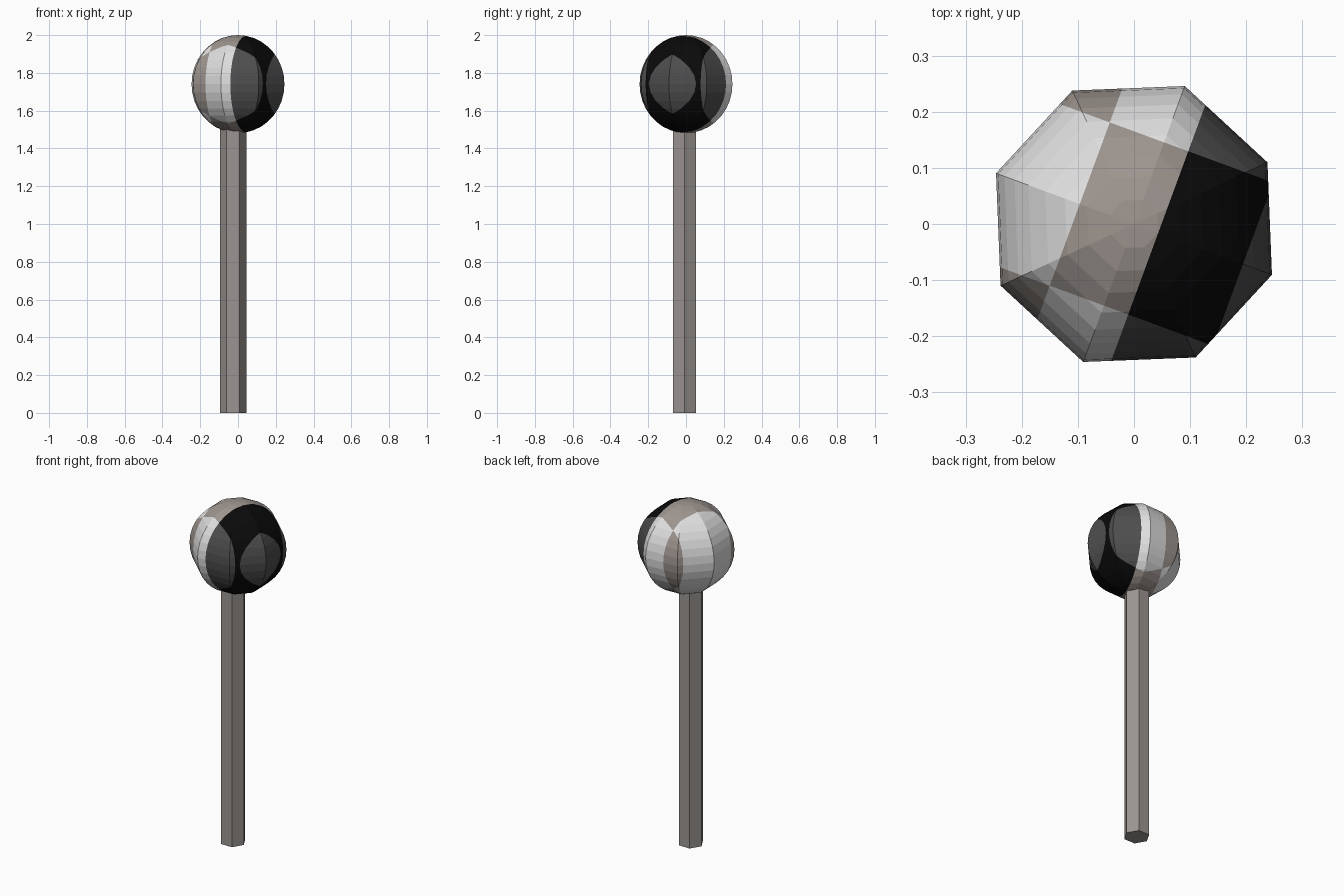
import bpy, bmesh, math
from mathutils import Vector, Matrix

if "Cube" in bpy.data.objects:
    bpy.data.objects.remove(bpy.data.objects["Cube"])


def material(name, rgb):
    m = bpy.data.materials.new(name)
    m.diffuse_color = (*rgb, 1)
    m.use_nodes = True
    m.node_tree.nodes["Principled BSDF"].inputs["Base Color"].default_value = m.diffuse_color
    return m


taupe = material("taupe", (0.34, 0.30, 0.275))
white = material("off_white", (0.74, 0.74, 0.74))
black = material("black", (0.003, 0.003, 0.003))
grey = material("dark_grey", (0.075, 0.075, 0.075))
post_mat = material("post_grey", (0.33, 0.30, 0.285))


def finish(bm, name, mats):
    mesh = bpy.data.meshes.new(name)
    bm.to_mesh(mesh)
    bm.free()
    for m in mats:
        mesh.materials.append(m)
    obj = bpy.data.objects.new(name, mesh)
    bpy.context.collection.objects.link(obj)
    return obj


# Six-sided post, slightly off centre
bm = bmesh.new()
pts = [(-0.026 + 0.07 * math.cos(math.radians(60 * i)),
        -0.008 + 0.07 * math.sin(math.radians(60 * i))) for i in range(6)]
base = bm.faces.new([bm.verts.new((x, y, 0)) for x, y in pts])
top = bmesh.ops.extrude_face_region(bm, geom=[base])
bmesh.ops.translate(bm, vec=(0, 0, 1.55),
                    verts=[v for v in top["geom"] if isinstance(v, bmesh.types.BMVert)])
bm.faces.ensure_lookup_table()
if not any(f.normal.length and abs(f.calc_center_median().z) < 1e-6 for f in bm.faces):
    bm.faces.new([v for v in bm.verts if v.co.z < 1e-6])
bmesh.ops.recalc_face_normals(bm, faces=bm.faces)
finish(bm, "post", [post_mat])

# Eight-sided ball head, built with the paint axes along local x and y
R = 0.262
SPLIT, LEFT, RIGHT, SIDE = 0.046, -0.103, 0.207, 0.155
bm = bmesh.new()
bmesh.ops.create_uvsphere(bm, u_segments=8, v_segments=18, radius=R)

# Cut the paint borders into the ball
cuts = [((SPLIT, 0, 0), (1, 0, 0)), ((LEFT, 0, 0), (1, 0, 0)), ((RIGHT, 0, 0), (1, 0, 0)),
        ((0, SIDE, 0), (0, 1, 0)), ((0, -SIDE, 0), (0, 1, 0))]
for co, no in cuts:
    bmesh.ops.bisect_plane(bm, geom=bm.verts[:] + bm.edges[:] + bm.faces[:],
                           plane_co=co, plane_no=no, dist=1e-5)

# Colour by half and by how many round caps overlap the face
for f in bm.faces:
    c = f.calc_center_median()
    caps = (c.x < LEFT) + (c.x > RIGHT) + (abs(c.y) > SIDE)
    f.material_index = (2 if c.x > SPLIT else 0) + caps % 2

bmesh.ops.transform(bm, verts=bm.verts,
                    matrix=Matrix.Translation((0, 0, 2 - R * 0.99))
                    @ Matrix.Rotation(math.radians(-20.2), 4, 'Z')
                    @ Matrix.Diagonal((1, 1, 0.99, 1)))
finish(bm, "ball_head", [taupe, white, black, grey])
